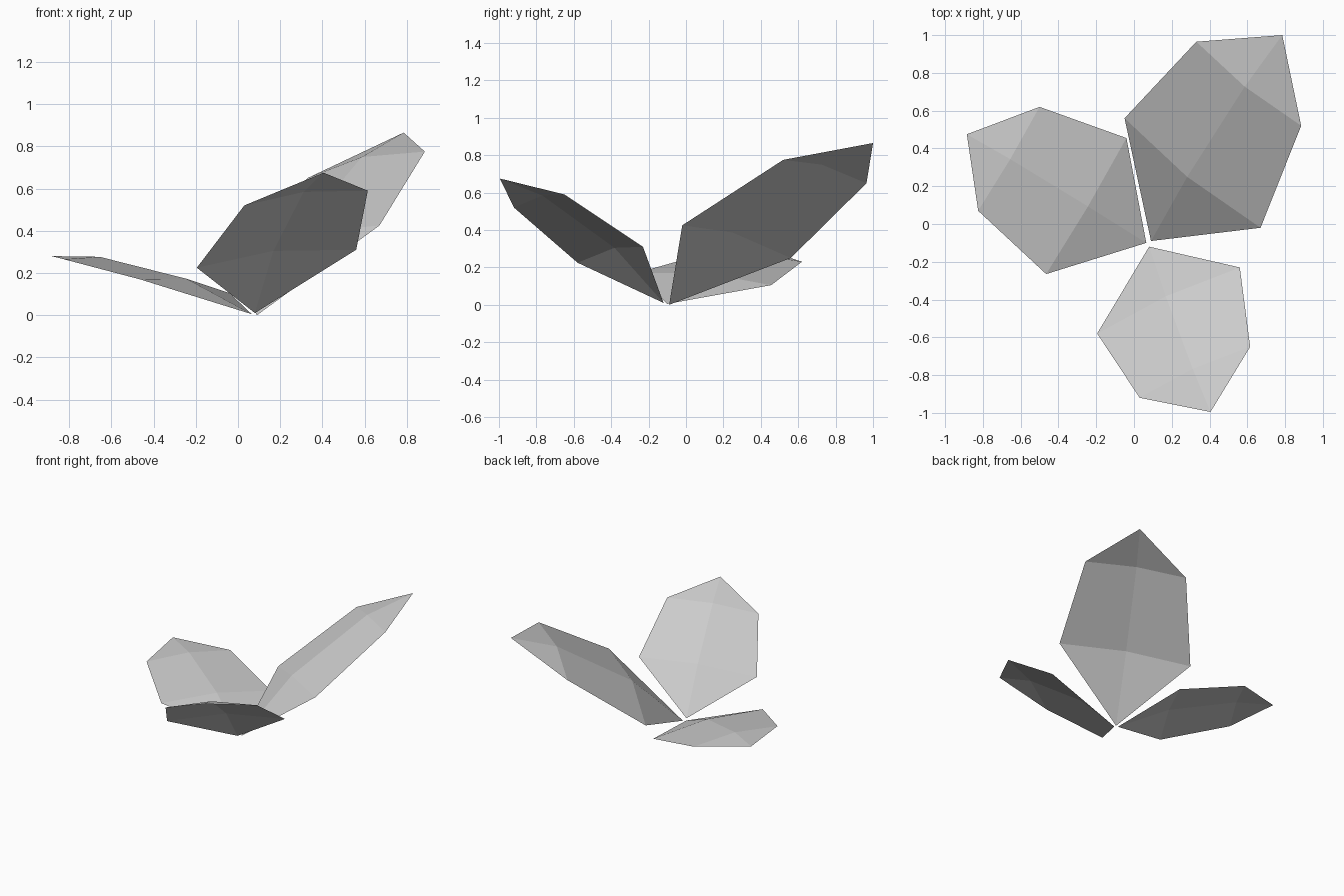
import bpy
import bmesh
from mathutils import Vector

cube = bpy.data.objects.get("Cube")
if cube:
    bpy.data.objects.remove(cube, do_unlink=True)

# Single pale grey leaf colour
grey = bpy.data.materials.new("pale_grey")
grey.use_nodes = True
colour = (0.6, 0.6, 0.6, 1)
grey.diffuse_color = colour
grey.node_tree.nodes["Principled BSDF"].inputs["Base Color"].default_value = colour


def make_leaf(name, base, right_low, right_high, tip, left_high, left_low, low_ridge, high_ridge):
    """Folded six-sided blade with a raised midrib; heights are along its normal."""
    base, rl, rh, tip, lh, ll = map(Vector, (base, right_low, right_high, tip, left_high, left_low))
    normal = (rl - ll).cross(tip - base).normalized()
    mid_low = (ll + rl) / 2 + normal * low_ridge
    mid_high = (lh + rh) / 2 + normal * high_ridge

    bm = bmesh.new()
    b, r1, r2, t, l2, l1, m1, m2 = [bm.verts.new(p) for p in (base, rl, rh, tip, lh, ll, mid_low, mid_high)]
    for face in ((b, r1, m1), (b, m1, l1), (m1, r1, r2, m2),
                 (l1, m1, m2, l2), (m2, r2, t), (l2, m2, t)):
        bm.faces.new(face)
    mesh = bpy.data.meshes.new(name)
    bm.to_mesh(mesh)
    bm.free()
    mesh.materials.append(grey)
    leaf = bpy.data.objects.new(name, mesh)
    bpy.context.collection.objects.link(leaf)


# Large leaf, rising to the back left
make_leaf("large_back_leaf", (0.09, -0.09, 0.0), (0.67, -0.02, 0.425), (0.885, 0.52, 0.775),
          (0.785, 1.0, 0.865), (0.33, 0.965, 0.65), (-0.05, 0.56, 0.25), 0.06, 0.045)

# Low leaf, spreading to the right
make_leaf("low_side_leaf", (0.065, -0.1, 0.005), (-0.04, 0.455, 0.105), (-0.5, 0.62, 0.23),
          (-0.885, 0.475, 0.28), (-0.825, 0.07, 0.265), (-0.465, -0.265, 0.17), 0.036, 0.03)

# Front leaf
make_leaf("front_leaf", (0.08, -0.12, 0.01), (-0.195, -0.58, 0.225), (0.03, -0.92, 0.52),
          (0.405, -0.995, 0.675), (0.615, -0.65, 0.59), (0.56, -0.23, 0.31), 0.046, 0.036)
